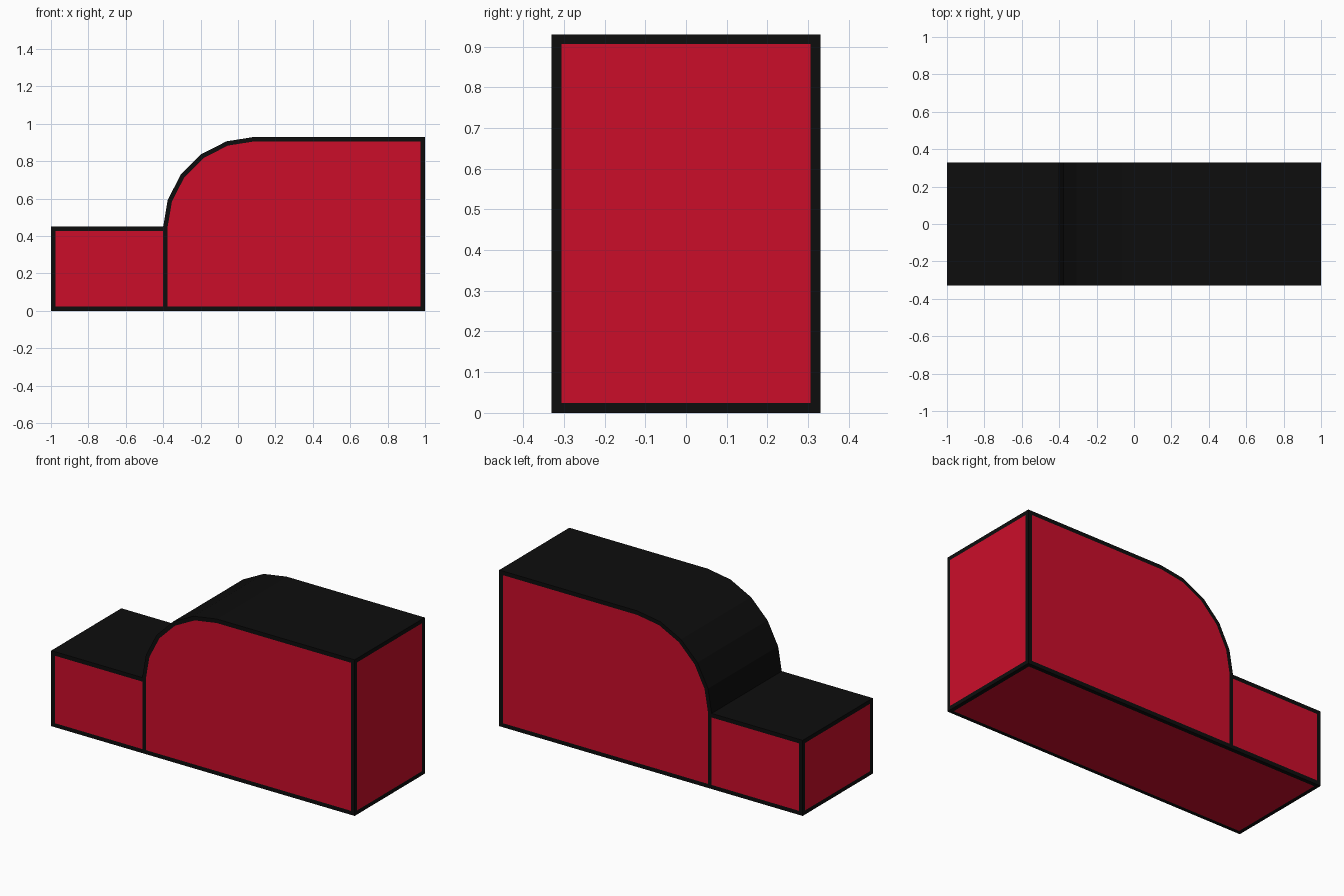
import bpy, bmesh
from math import sin, cos, pi

if "Cube" in bpy.data.objects:
    bpy.data.objects.remove(bpy.data.objects["Cube"])

W, T = 0.33, 0.024           # half depth, trim width
TOP, HOOD, SPLIT = 0.93, 0.45, -0.40
CX, R, SEGS = 0.09, 0.49, 5  # rounded front of the tall block


def material(name, color):
    m = bpy.data.materials.new(name)
    m.diffuse_color = color
    m.use_nodes = True
    m.node_tree.nodes["Principled BSDF"].inputs["Base Color"].default_value = m.diffuse_color
    return m


bm = bmesh.new()


def face(points, mat):
    f = bm.faces.new([bm.verts.new(p) for p in points])
    f.material_index = mat


def framed(outer, inner, open_edge=None):
    """Red panel surrounded by a flush black trim."""
    n = len(outer)
    face(inner, 1)
    for i in range(n):
        if i != open_edge:
            j = (i + 1) % n
            face([outer[i], outer[j], inner[j], inner[i]], 0)


def rect(a0, a1, b0, b1):
    return [(a0, b0), (a1, b0), (a1, b1), (a0, b1)]


def cabin_profile(t):
    cz = TOP - R
    pts = [(SPLIT + t, t), (1 - t, t), (1 - t, TOP - t)]
    for i in range(SEGS + 1):
        a = pi / 2 * (1 + i / SEGS)
        pts.append((CX + (R - t) * cos(a), cz + (R - t) * sin(a)))
    pts[-1] = (SPLIT + t, HOOD)
    return pts


cabin = cabin_profile(0)
for y in (-W, W):
    def side(pts):
        return [(x, y, z) for x, z in pts]
    # tall block side and low block side, sharing one divider strip
    framed(side(cabin), side(cabin_profile(T)))
    framed(side(rect(-1, SPLIT, 0, HOOD)),
           side(rect(-1 + T, SPLIT, T, HOOD - T)), open_edge=1)

# end panels
for x, h in ((-1, HOOD), (1, TOP)):
    framed([(x, y, z) for y, z in rect(-W, W, 0, h)],
           [(x, y, z) for y, z in rect(-W + T, W - T, T, h - T)])

# underside panel
framed([(x, y, 0) for x, y in rect(-1, 1, -W, W)],
       [(x, y, 0) for x, y in rect(-1 + T, 1 - T, -W + T, W - T)])

# black upper skin: roof, curve and low deck
skin = cabin[2:] + [(-1, HOOD)]
for (x0, z0), (x1, z1) in zip(skin, skin[1:]):
    face([(x0, -W, z0), (x0, W, z0), (x1, W, z1), (x1, -W, z1)], 0)

bmesh.ops.remove_doubles(bm, verts=bm.verts, dist=1e-4)
bmesh.ops.recalc_face_normals(bm, faces=bm.faces)
mesh = bpy.data.meshes.new("stepped_body")
bm.to_mesh(mesh)
bm.free()
mesh.materials.append(material("black_trim", (0.004, 0.004, 0.004, 1)))
mesh.materials.append(material("red_panel", (0.6, 0.004, 0.023, 1)))
body = bpy.data.objects.new("stepped_body", mesh)
bpy.context.collection.objects.link(body)
